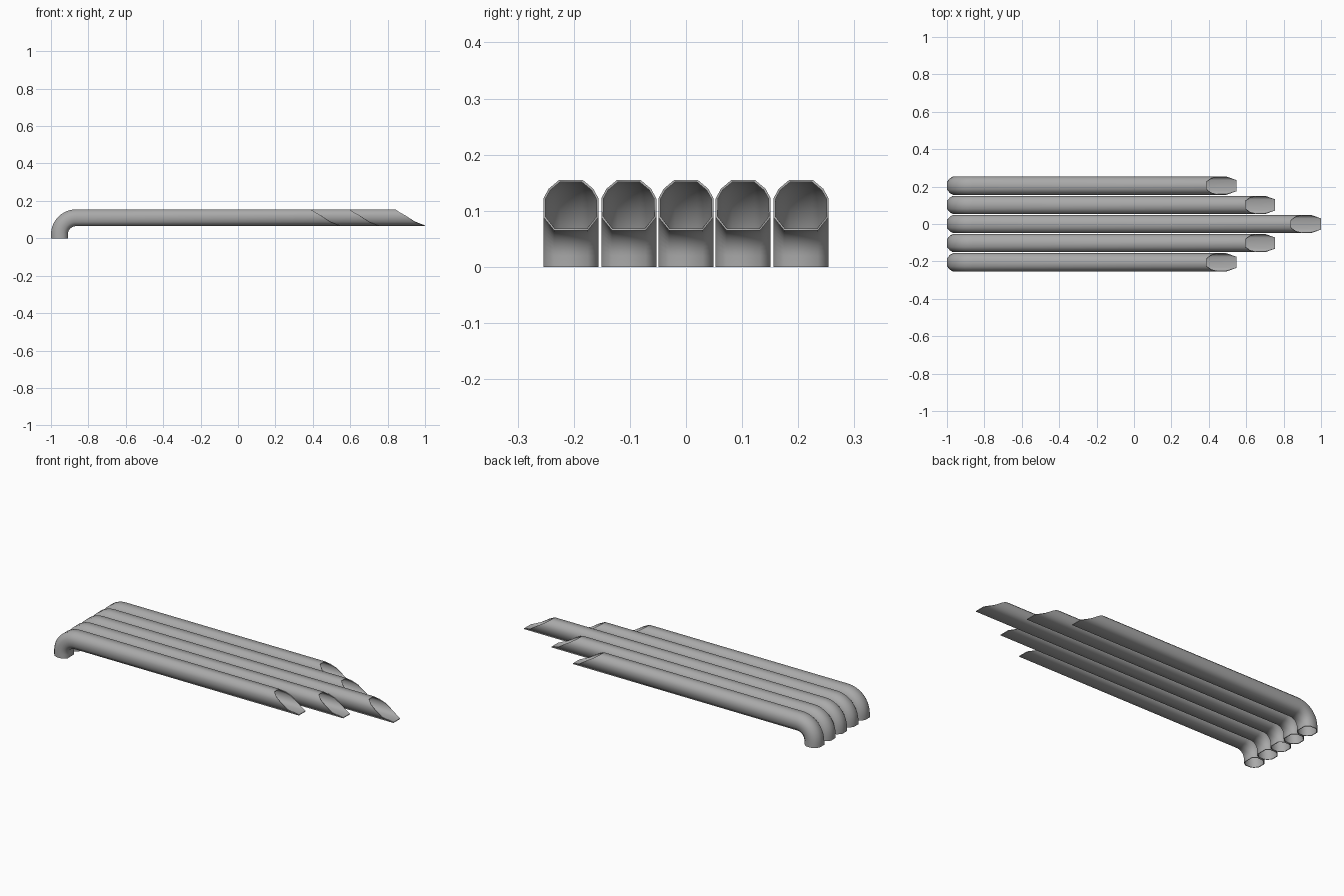
import bpy, bmesh
from math import pi, cos, sin, radians

if "Cube" in bpy.data.objects:
    bpy.data.objects.remove(bpy.data.objects["Cube"])

grey = bpy.data.materials.new("pipe_grey")
grey.use_nodes = True
colour = (0.4, 0.4, 0.4, 1)
grey.diffuse_color = colour
grey.node_tree.nodes["Principled BSDF"].inputs["Base Color"].default_value = colour

# Half of the pipe section: sideways offset, offset towards the outer bend,
# and how far the slanted mouth is cut back there
HALF = [(0.021, 0.045, 0.16), (0.040, 0.029, 0.135), (0.049, 0.012, 0.105),
        (0.049, -0.022, 0.055), (0.030, -0.045, 0.0)]
SECTION = HALF + [(-s, n, c) for s, n, c in reversed(HALF)]
BEND_X, BEND_Z, BEND_R, STEPS = -0.865, 0.02, 0.09, 10


def pipe(name, y, tip):
    bm = bmesh.new()

    def ring(x, z, nx, nz, cut=0):
        return [bm.verts.new((x + nx * n - cut * c, y + s, z + nz * n))
                for s, n, c in SECTION]

    # Foot, quarter bend, then the straight run to the slanted mouth
    rings = [ring(BEND_X - BEND_R, 0, -1, 0)]
    for i in range(STEPS + 1):
        a = pi - pi / 2 * i / STEPS
        rings.append(ring(BEND_X + BEND_R * cos(a), BEND_Z + BEND_R * sin(a),
                          cos(a), sin(a)))
    rings.append(ring(tip, BEND_Z + BEND_R, 0, 1, cut=1))

    count = len(SECTION)
    for a, b in zip(rings, rings[1:]):
        for i in range(count):
            j = (i + 1) % count
            bm.faces.new((a[i], b[i], b[j], a[j]))
    mesh = bpy.data.meshes.new(name)
    bm.to_mesh(mesh)
    bm.free()
    mesh.materials.append(grey)
    obj = bpy.data.objects.new(name, mesh)
    bpy.context.collection.objects.link(obj)

    # Thin hollow wall, smooth along the pipe with crisp rims
    bpy.ops.object.select_all(action='DESELECT')
    obj.select_set(True)
    bpy.context.view_layer.objects.active = obj
    wall = obj.modifiers.new("wall", 'SOLIDIFY')
    wall.thickness = 0.004
    wall.offset = -1
    bpy.ops.object.modifier_apply(modifier=wall.name)
    bpy.ops.object.shade_smooth_by_angle(angle=radians(65))


# Centre pipe is longest, the outer pairs step back
pipe("centre_pipe", 0, 1.0)
for side, sign in (("left", 1), ("right", -1)):
    pipe("inner_pipe_" + side, sign * 0.102, 0.755)
    pipe("outer_pipe_" + side, sign * 0.205, 0.548)
